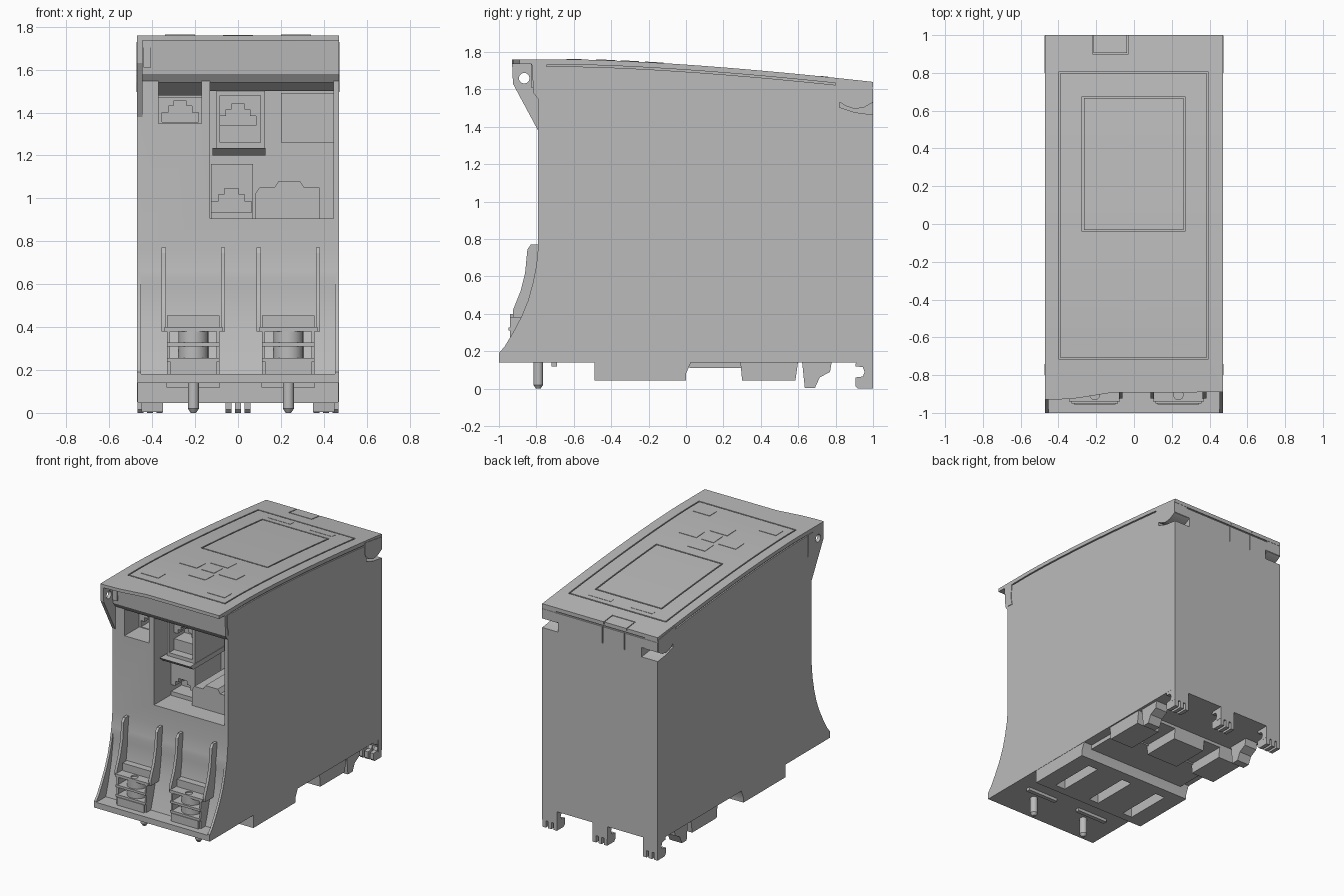
import bpy, bmesh, math
from mathutils import Matrix

old = bpy.data.objects.get("Cube")
if old:
    bpy.data.objects.remove(old)

grey = bpy.data.materials.new("housing_grey")
grey.use_nodes = True
COLOR = (0.5, 0.5, 0.5, 1)
grey.diffuse_color = COLOR
grey.node_tree.nodes["Principled BSDF"].inputs["Base Color"].default_value = COLOR
parts = []


def finish(name, bm):
    bmesh.ops.recalc_face_normals(bm, faces=bm.faces)
    mesh = bpy.data.meshes.new(name)
    bm.to_mesh(mesh)
    bm.free()
    mesh.materials.append(grey)
    obj = bpy.data.objects.new(name, mesh)
    bpy.context.scene.collection.objects.link(obj)
    parts.append(obj)
    return obj


def prism(name, pts, a, b, axis="x"):
    """Extrude a (y, z) outline along x, an (x, z) one along y or an (x, y) one along z."""
    place = {"x": lambda p, d: (d, *p), "y": lambda p, d: (p[0], d, p[1]),
             "z": lambda p, d: (*p, d)}[axis]
    bm = bmesh.new()
    lo = [bm.verts.new(place(p, a)) for p in pts]
    hi = [bm.verts.new(place(p, b)) for p in pts]
    bm.faces.new(lo)
    bm.faces.new(hi)
    for i in range(len(pts)):
        j = (i + 1) % len(pts)
        bm.faces.new((lo[i], lo[j], hi[j], hi[i]))
    return finish(name, bm)


def box(name, x0, x1, y0, y1, z0, z1):
    return prism(name, [(y0, z0), (y1, z0), (y1, z1), (y0, z1)], x0, x1)


def cylinder(name, loc, r1, r2, depth, axis="z"):
    bm = bmesh.new()
    bmesh.ops.create_cone(bm, cap_ends=True, segments=24, radius1=r1, radius2=r2, depth=depth)
    turn = Matrix.Rotation(math.pi / 2, 4, "Y") if axis == "x" else Matrix()
    bm.transform(Matrix.Translation(loc) @ turn)
    return finish(name, bm)


def cut(target, *cutters):
    """Subtract each cutter, keeping a result only if faces remain."""
    for c in cutters:
        c.hide_render = True
        mod = target.modifiers.new("cut", "BOOLEAN")
        mod.operation, mod.solver, mod.object = "DIFFERENCE", "EXACT", c
        bpy.context.view_layer.update()
        graph = bpy.context.evaluated_depsgraph_get()
        mesh = bpy.data.meshes.new_from_object(target.evaluated_get(graph))
        target.modifiers.clear()
        if len(mesh.polygons) > 5:
            target.data = mesh
        parts.remove(c)
        bpy.data.objects.remove(c)


def top(y):
    return 1.76 - 0.12 * (max(y + 0.6, 0) / 1.6) ** 1.5


def strip(name, x0, x1, y0, y1, low, high):
    """A slab that follows the curved top."""
    n = max(2, int((y1 - y0) * 14))
    ys = [y0 + (y1 - y0) * i / n for i in range(n + 1)]
    pts = [(y, top(y) + low) for y in ys] + [(y, top(y) + high) for y in reversed(ys)]
    return prism(name, pts, x0, x1)


def groove(target, x0, x1, y0, y1, w=0.009, depth=0.018):
    for r in ((x0, x0 + w, y0, y1), (x1 - w, x1, y0, y1),
              (x0, x1, y0, y0 + w), (x0, x1, y1 - w, y1)):
        cut(target, strip("groove", *r, -depth, 0.02))


# Main housing with flared foot
roof = [(-0.79 + 1.79 * i / 24, top(-0.79 + 1.79 * i / 24) - 0.038) for i in range(25)]
flare = [(-1, 0.14), (-1, 0.19), (-0.97, 0.225), (-0.925, 0.3), (-0.88, 0.385),
         (-0.845, 0.47), (-0.82, 0.56), (-0.8, 0.66), (-0.79, 0.76)]
housing = prism("housing", flare + roof + [(1, 0.14)], -0.47, 0.47)
# Front face set back between the side walls
cut(housing, prism("recess", [(-1.1, 0.182), (-0.89, 0.182), (-0.86, 0.28), (-0.825, 0.42),
                              (-0.803, 0.58), (-0.815, 0.72), (-1.1, 0.72)], -0.453, 0.453))
# Connector bays with sloped ceilings, rear corner notches and latch slits
cut(housing,
    prism("bay", [(-0.9, 0.905), (-0.3, 0.905), (-0.3, 1.5), (-0.68, 1.5), (-0.77, 1.57), (-0.9, 1.57)],
          -0.13, 0.445),
    prism("pocket", [(-0.9, 1.35), (-0.5, 1.35), (-0.5, 1.48), (-0.68, 1.48), (-0.77, 1.55),
                     (-0.9, 1.55)], -0.37, -0.17))
NOTCH = [(0.82, 1.53), (0.9, 1.5), (0.95, 1.506), (1.02, 1.545), (1.02, 1.462),
         (0.9, 1.478), (0.82, 1.505)]
for a, b in ((-0.5, -0.34), (0.34, 0.5)):
    cut(housing, prism("notch", NOTCH, a, b))
for x in (-0.2, -0.02):
    cut(housing, box("latch_slit", x - 0.003, x + 0.003, 0.99, 1.1, 1.48, 1.75))

# Lid with front lip, above a narrow seam
ys = [-0.6 + 1.6 * i / 22 for i in range(23)]
lid_pts = [(-0.93, 1.737), (-0.93, 1.76)] + [(y, top(y)) for y in ys]
lid_pts += [(y, top(y) - 0.028) for y in reversed(ys)]
lid_pts += [(-0.785, 1.73), (-0.785, 1.54), (-0.815, 1.58), (-0.825, 1.735)]
lid = prism("lid", lid_pts, -0.47, 0.47)
cut(lid, prism("lid_trim", [(-0.48, -0.935), (-0.3, -0.922), (-0.12, -0.893), (0.48, -0.89),
                            (0.48, -1.1), (-0.48, -1.1)], 1.5, 1.9, "z"))
strip("lid_seam", -0.46, 0.46, -0.78, 0.99, -0.05, -0.022)
groove(lid, -0.4, 0.395, -0.715, 0.805)
groove(lid, -0.275, 0.27, -0.04, 0.675)
groove(lid, -0.22, -0.03, 0.9, 1.02, 0.006)

# Keypad: four arrows, centre key and two corner keys
for x0, x1, y0, y1 in ((-0.23, -0.09, -0.35, -0.25), (0.09, 0.23, -0.35, -0.25),
                       (-0.07, 0.07, -0.22, -0.12), (-0.07, 0.07, -0.48, -0.38),
                       (-0.05, 0.05, -0.35, -0.25), (-0.34, -0.2, -0.64, -0.56),
                       (0.2, 0.34, -0.64, -0.56)):
    strip("key", x0, x1, y0, y1, -0.01, 0.003)
strip("badge_left", -0.26, -0.08, 0.72, 0.76, -0.01, 0.002)
strip("badge_right", 0.08, 0.26, 0.72, 0.76, -0.01, 0.002)

# Hinge ear with hole
ear = prism("hinge_ear", [(-0.78, 1.36), (-0.925, 1.63), (-0.93, 1.745), (-0.78, 1.745)], -0.47, -0.445)
cut(ear, cylinder("ear_hole", (-0.45, -0.865, 1.66), 0.028, 0.028, 0.2, "x"))
box("hinge_block", -0.44, -0.405, -0.83, -0.79, 1.61, 1.735)

# Lid hooks and rear rounded cheeks
CHEEK = [(0.8, 1.65), (0.8, 1.57), (0.815, 1.54), (0.85, 1.513), (0.9, 1.496),
         (0.95, 1.503), (0.998, 1.53), (0.998, 1.62)]
for side in (-1, 1):
    prism("lid_hook", [(-0.8, 1.73), (-0.8, 1.64), (-0.785, 1.6), (-0.785, 1.575),
                       (-0.74, 1.57), (-0.75, 1.62), (-0.745, 1.73)], side * 0.44, side * 0.474)
    prism("rear_cheek", CHEEK, side * 0.36, side * 0.473)


def jack_slot(target, x, z, y, depth, s=1.0):
    """Stepped socket opening."""
    for w, z0, z1 in ((0.085, 0, 0.045), (0.055, 0.04, 0.075), (0.03, 0.07, 0.1)):
        cut(target, box("slot", x - w * s, x + w * s, y - 0.05, y + depth,
                        z + z0 * s, z + z1 * s))


# Sockets in the bays
pocket_jack = box("pocket_jack", -0.37, -0.17, -0.62, -0.45, 1.345, 1.47)
jack_slot(pocket_jack, -0.27, 1.355, -0.62, 0.1)
upper_jack = box("upper_jack", -0.1, 0.125, -0.68, -0.28, 1.21, 1.51)
cut(upper_jack, box("jack_front", -0.085, 0.105, -0.8, -0.62, 1.26, 1.48))
jack_slot(upper_jack, 0.0, 1.34, -0.62, 0.12)
prism("jack_shelf", [(-0.74, 1.235), (-0.7, 1.2), (-0.29, 1.2), (-0.29, 1.235)], -0.12, 0.128)
lower_jack = box("lower_jack", -0.125, 0.07, -0.6, -0.28, 0.9, 1.16)
jack_slot(lower_jack, -0.03, 0.935, -0.6, 0.12, 1.1)
prism("plug_socket", [(0.08, 0.9), (0.38, 0.9), (0.38, 1.05), (0.31, 1.05), (0.29, 1.08),
                      (0.19, 1.08), (0.17, 1.05), (0.1, 1.05), (0.08, 1.02)], -0.65, -0.28, "y")
box("bay_panel", 0.2, 0.45, -0.45, -0.28, 1.26, 1.49)

# Terminal blocks between guide ribs
RIB = [(-0.78, 0.77), (-0.83, 0.77), (-0.848, 0.745), (-0.86, 0.62), (-0.885, 0.52),
       (-0.925, 0.42), (-0.925, 0.38), (-0.8, 0.38)]
for cx in (-0.208, 0.235):
    for off in (-0.138, 0.138):
        prism("guide_rib", RIB, cx + off - 0.01, cx + off + 0.01)
    box("terminal_base", cx - 0.11, cx + 0.11, -0.955, -0.84, 0.18, 0.24)
    cylinder("terminal_core", (cx, -0.87, 0.29), 0.07, 0.07, 0.2)
    for z in (0.24, 0.31):
        box("terminal_plate", cx - 0.122, cx + 0.122, -0.95, -0.82, z, z + 0.017)
    shelf = box("terminal_shelf", cx - 0.135, cx + 0.135, -0.94, -0.8, 0.38, 0.4)
    cut(shelf, cylinder("screw_hole", (cx, -0.905, 0.39), 0.025, 0.025, 0.1))
    box("terminal_back", cx - 0.122, cx + 0.122, -0.87, -0.8, 0.4, 0.455)
    for off in (-0.115, 0.115):
        box("terminal_cheek", cx + off - 0.007, cx + off + 0.007, -0.94, -0.82, 0.18, 0.38)
    # Locating pins and plates below
    cylinder("locating_pin", (cx, -0.79, 0.085), 0.026, 0.026, 0.13)
    cylinder("pin_tip", (cx, -0.79, 0.01), 0.012, 0.026, 0.02)
    box("pin_plate", cx - 0.125, cx + 0.125, -0.72, -0.69, 0.118, 0.145)

# Underside blocks
front_block = prism("front_block", [(-0.49, 0.15), (-0.49, 0.045), (0, 0.045), (0, 0.08),
                                    (0.03, 0.15)], -0.468, 0.468)
for x in (-0.3, 0, 0.3):
    cut(front_block, box("slot", x - 0.04, x + 0.04, -0.43, -0.08, 0, 0.12))
box("middle_block", -0.4, 0.4, 0.02, 0.31, 0.11, 0.15)
rear_block = prism("rear_block", [(0.29, 0.15), (0.3, 0.045), (0.585, 0.045), (0.6, 0.15)], -0.46, 0.46)
for x in (-0.2, 0.2):
    cut(rear_block, box("channel", x - 0.07, x + 0.07, 0.2, 0.7, 0, 0.12))

# Rear feet and rail hooks
FOOT = [(0.62, 0.15), (0.635, 0.005), (0.69, 0.005), (0.715, 0.06), (0.77, 0.09), (0.78, 0.15)]
HOOK = [(0.91, 0.15), (0.905, 0.12), (0.945, 0.115), (0.955, 0.09), (0.945, 0.065),
        (0.905, 0.06), (0.905, 0.015), (0.92, 0), (1, 0), (1, 0.15)]
for x in (-0.4, 0.4):
    prism("rear_foot", FOOT, x - 0.05, x + 0.05)
for x in (-0.41, 0, 0.41):
    for off in (-0.045, 0, 0.045):
        prism("rail_hook", HOOK, x + off - 0.014, x + off + 0.014)
    box("hook_bridge", x - 0.06, x + 0.06, 0.96, 1, 0.05, 0.15)

# Smooth curves, sharp corners
bpy.ops.object.select_all(action="DESELECT")
for obj in parts:
    obj.select_set(True)
bpy.context.view_layer.objects.active = housing
bpy.ops.object.shade_smooth_by_angle(angle=math.radians(25))
